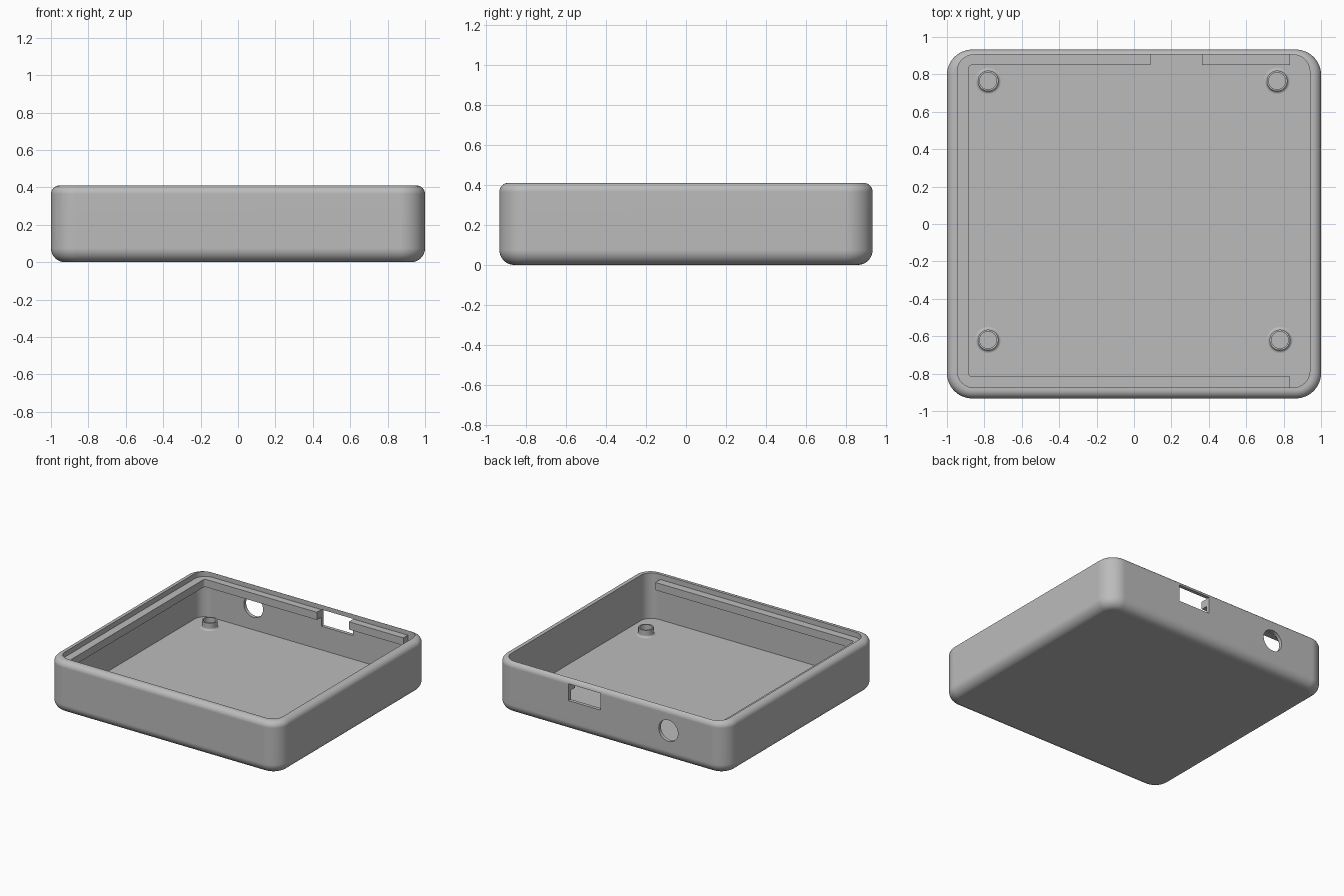
import bpy, bmesh, math
from mathutils import Matrix

cube = bpy.data.objects.get("Cube")
if cube:
    bpy.data.objects.remove(cube, do_unlink=True)

grey = bpy.data.materials.new("plain grey")
grey.use_nodes = True
grey.diffuse_color = (0.5, 0.5, 0.5, 1)
grey.node_tree.nodes["Principled BSDF"].inputs["Base Color"].default_value = grey.diffuse_color


def finish(name, bm):
    bmesh.ops.recalc_face_normals(bm, faces=bm.faces)
    mesh = bpy.data.meshes.new(name)
    bm.to_mesh(mesh)
    bm.free()
    mesh.materials.append(grey)
    ob = bpy.data.objects.new(name, mesh)
    bpy.context.collection.objects.link(ob)
    return ob


def rounded_outline(x0, x1, y0, y1, r, steps=12):
    corners = [(x1 - r, y1 - r), (x0 + r, y1 - r), (x0 + r, y0 + r), (x1 - r, y0 + r)]
    points = []
    for i, (cx, cy) in enumerate(corners):
        for k in range(steps + 1):
            a = (i + k / steps) * math.pi / 2
            points.append((cx + r * math.cos(a), cy + r * math.sin(a)))
    return points


def skin(bm, loops):
    """Joins neighbouring closed loops of vertices with quads."""
    for low, high in zip(loops, loops[1:]):
        n = len(low)
        for i in range(n):
            j = (i + 1) % n
            bm.faces.new((low[i], low[j], high[j], high[i]))


def rounded_prism(name, x0, x1, y0, y1, r, levels):
    """levels holds (inset, height) pairs from bottom to top."""
    bm = bmesh.new()
    loops = []
    for d, z in levels:
        outline = rounded_outline(x0 + d, x1 - d, y0 + d, y1 - d, r - d)
        loops.append([bm.verts.new((x, y, z)) for x, y in outline])
    skin(bm, loops)
    bm.faces.new(loops[0])
    bm.faces.new(loops[-1])
    return finish(name, bm)


def box(name, x0, x1, y0, y1, z0, z1):
    bm = bmesh.new()
    bmesh.ops.create_cube(bm, size=1)
    for v in bm.verts:
        v.co = ((x0, x1)[v.co.x > 0], (y0, y1)[v.co.y > 0], (z0, z1)[v.co.z > 0])
    return finish(name, bm)


def lathe(name, profile, x, y, steps=40):
    bm = bmesh.new()
    loops = []
    for r, z in profile:
        angles = [2 * math.pi * i / steps for i in range(steps)]
        loops.append([bm.verts.new((x + r * math.cos(a), y + r * math.sin(a), z)) for a in angles])
    skin(bm, loops + loops[:1])
    return finish(name, bm)


def activate(ob):
    bpy.ops.object.select_all(action="DESELECT")
    ob.select_set(True)
    bpy.context.view_layer.objects.active = ob


def cut(ob, *cutters):
    activate(ob)
    for cutter in cutters:
        mod = ob.modifiers.new("cut", "BOOLEAN")
        mod.operation = "DIFFERENCE"
        mod.solver = "EXACT"
        mod.object = cutter
        bpy.ops.object.modifier_apply(modifier=mod.name)


def smooth(ob):
    activate(ob)
    bpy.ops.object.shade_smooth_by_angle(angle=math.radians(30))
    mod = ob.modifiers.new("even shading", "WEIGHTED_NORMAL")
    mod.keep_sharp = True


HEIGHT, FLOOR = 0.41, 0.055
BOTTOM_R, TOP_R = 0.075, 0.045
RAIL_LOW, RAIL_TOP = 0.31, 0.37
CAVITY = (-0.945, 0.94, -0.875, 0.905, 0.09)

# Tray body with rounded lower and upper edges
quarter = [i / 8 * math.pi / 2 for i in range(9)]
levels = [(BOTTOM_R * (1 - math.sin(a)), BOTTOM_R * (1 - math.cos(a))) for a in quarter]
levels += [(TOP_R * (1 - math.cos(a)), HEIGHT - TOP_R * (1 - math.sin(a))) for a in quarter]
body = rounded_prism("tray_body", -1, 1, -0.9325, 0.9325, 0.135, levels)

# Cutters for the cavity, the port slot and the round cable hole
cavity = rounded_prism("cavity_cutter", *CAVITY, [(0, FLOOR), (0, 0.6)])
slot = box("slot_cutter", 0.087, 0.363, 0.8, 1.1, 0.24, RAIL_TOP + 0.001)
bm = bmesh.new()
bmesh.ops.create_cone(bm, cap_ends=True, segments=48, radius1=0.083, radius2=0.083, depth=0.2,
                      matrix=Matrix.Translation((-0.5, 0.95, 0.235)) @ Matrix.Rotation(math.pi / 2, 4, "X"))
hole = finish("hole_cutter", bm)
cut(body, cavity, slot, hole)

# C-shaped support rail along the front, right and back walls
rail = rounded_prism("support_rail", *CAVITY, [(0, RAIL_LOW), (0, RAIL_TOP)])
rail_inner = rounded_prism("rail_inner_cutter", -0.885, 1.2, -0.815, 0.85, 0.02, [(0, 0.2), (0, 0.5)])
rail_end = box("rail_end_cutter", 0.835, 1.3, -1.1, 1.1, 0.2, 0.5)
cut(rail, rail_inner, rail_end, slot)

for helper in (cavity, slot, hole, rail_inner, rail_end):
    bpy.data.objects.remove(helper, do_unlink=True)

# Screw bosses with a flared foot
flare = [(0.055 + 0.016 * (1 - math.sin(a)), FLOOR + 0.016 * (1 - math.cos(a))) for a in quarter]
profile = flare + [(0.055, 0.11), (0.045, 0.11), (0.045, FLOOR - 0.001), (0.07, FLOOR - 0.001)]
spots = {"back_right": (-0.78, 0.765), "back_left": (0.765, 0.765),
         "front_right": (-0.78, -0.62), "front_left": (0.78, -0.62)}
bosses = [lathe("screw_boss_" + place, profile, *xy) for place, xy in spots.items()]

for part in [body, rail] + bosses:
    smooth(part)
